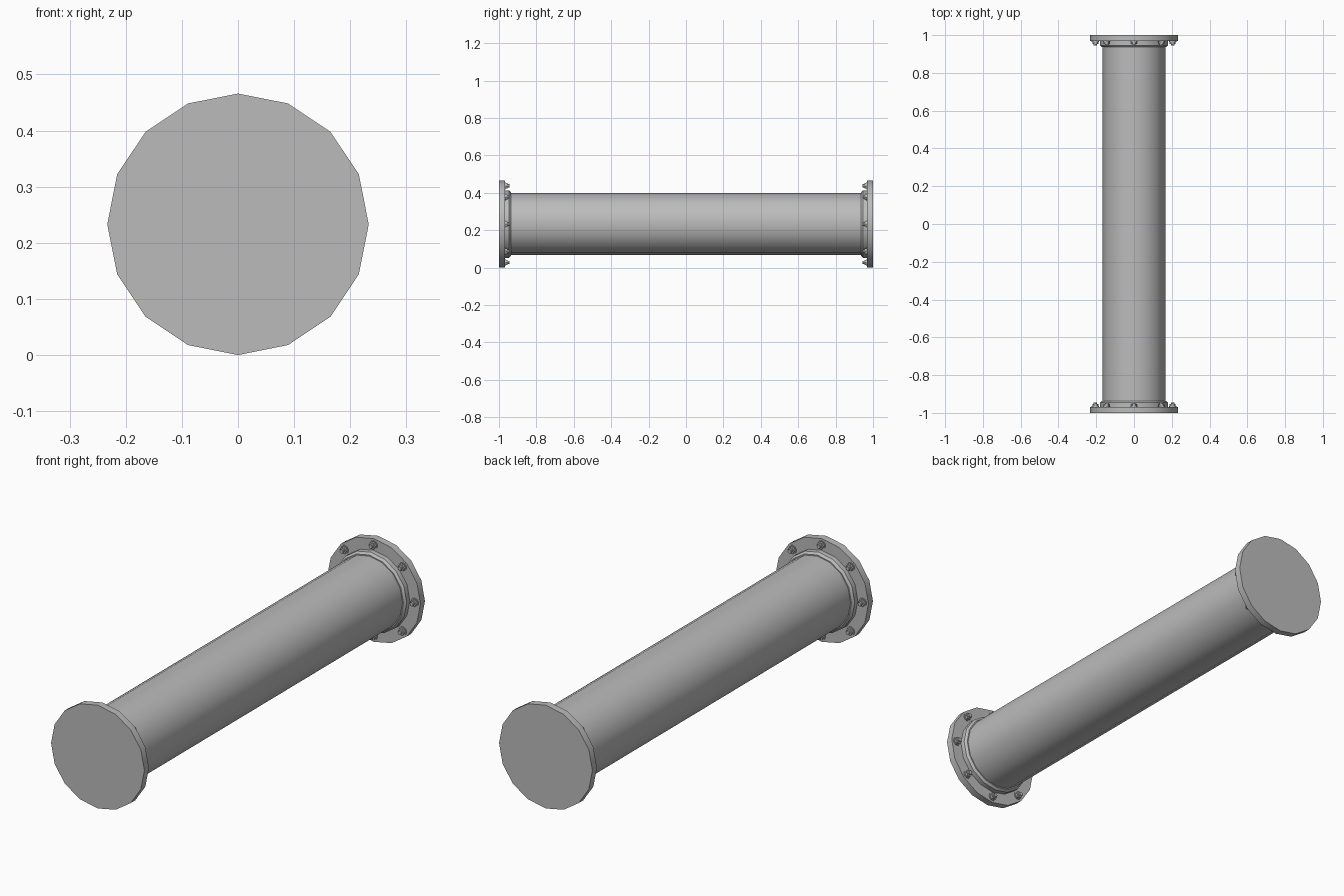
import bpy, math
from mathutils import Matrix

if "Cube" in bpy.data.objects:
    bpy.data.objects.remove(bpy.data.objects["Cube"])

R = 0.233                      # flange radius, also the axis height
SIDES = 16

steel = bpy.data.materials.new("grey steel")
steel.use_nodes = True
GREY = (0.5, 0.5, 0.5, 1)
steel.diffuse_color = GREY
steel.node_tree.nodes["Principled BSDF"].inputs["Base Color"].default_value = GREY


def lathe(name, profile, sides, x=0, z=R, end=1, smooth=True):
    """Closed solid turned about the y axis from (radius, y) pairs."""
    verts, faces = [], []
    for r, y in profile:
        for i in range(sides):
            a = 2 * math.pi * i / sides
            verts.append((x + r * math.cos(a), end * y, z + r * math.sin(a)))
    for k in range(len(profile) - 1):
        for i in range(sides):
            j = (i + 1) % sides
            faces.append([k * sides + i, k * sides + j,
                          (k + 1) * sides + j, (k + 1) * sides + i])
    last = (len(profile) - 1) * sides
    faces.append(list(range(sides))[::-1])
    faces.append([last + i for i in range(sides)])
    # keep normals outward for either direction along y
    if end * (profile[-1][1] - profile[0][1]) > 0:
        faces = [f[::-1] for f in faces]
    mesh = bpy.data.meshes.new(name)
    mesh.from_pydata(verts, [], faces)
    mesh.materials.append(steel)
    obj = bpy.data.objects.new(name, mesh)
    bpy.context.collection.objects.link(obj)
    if smooth:
        bpy.ops.object.select_all(action="DESELECT")
        obj.select_set(True)
        bpy.context.view_layer.objects.active = obj
        bpy.ops.object.shade_smooth_by_angle(angle=math.radians(30))
    return obj


# Main pipe
lathe("pipe", [(0.166, -0.975), (0.166, 0.975)], SIDES)

for end, label in ((-1, "front"), (1, "back")):
    # End plate and chamfered weld collar
    lathe(label + "_flange", [(R, 1.0), (R, 0.968)], SIDES, end=end)
    lathe(label + "_collar", [(0.18, 0.97), (0.18, 0.946), (0.171, 0.936)],
          SIDES, end=end)
    # Ring of washers, hex nuts and studs
    for i in range(8):
        a = math.pi * i / 4
        x, z = 0.205 * math.cos(a), R + 0.205 * math.sin(a)
        tag = f"{label}_{i + 1}"
        lathe("washer_" + tag, [(0.019, 0.969), (0.019, 0.964)], 12, x, z, end)
        lathe("nut_" + tag, [(0.016, 0.965), (0.016, 0.954)], 6, x, z, end, False)
        lathe("stud_" + tag, [(0.009, 0.955), (0.009, 0.944)], 8, x, z, end, False)
